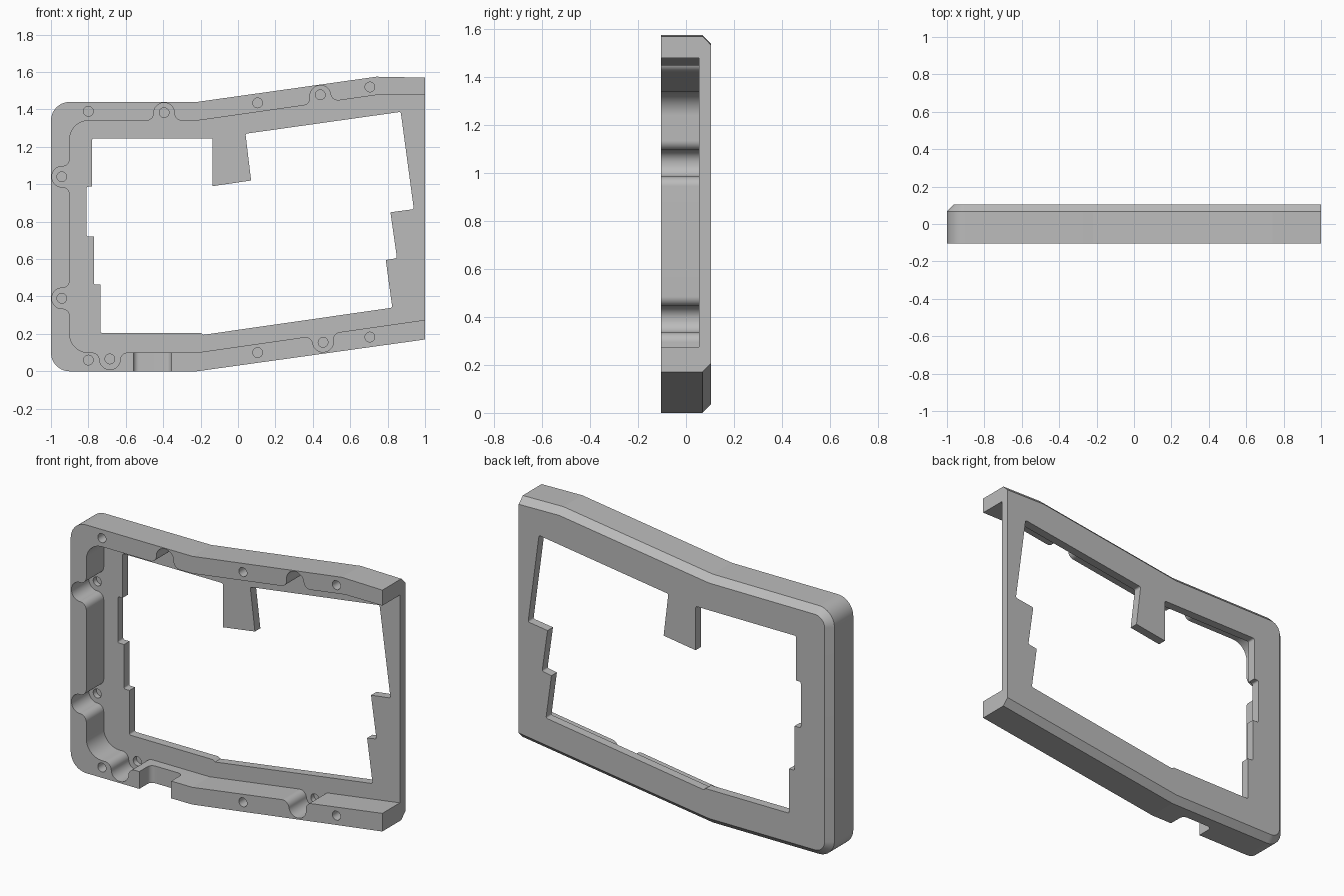
import bpy, bmesh, math
from mathutils import Vector as V

if "Cube" in bpy.data.objects:
    bpy.data.objects.remove(bpy.data.objects["Cube"])

SEG = 16
FRONT, FLOOR, BACK = -0.105, 0.055, 0.105


def rounded(points):
    """Profile from (a, b[, radius]) corners, with each corner filleted."""
    out, n = [], len(points)
    for i, pt in enumerate(points):
        p, a, b = V(pt[:2]), V(points[i - 1][:2]), V(points[(i + 1) % n][:2])
        r = pt[2] if len(pt) > 2 else 0
        if r <= 0:
            out.append(p)
            continue
        u, v = (a - p).normalized(), (b - p).normalized()
        h = math.acos(max(-1, min(1, u.dot(v)))) / 2
        c = p + (u + v).normalized() * (r / math.sin(h))
        t, sweep = r / math.tan(h), math.pi - 2 * h
        w1, w2 = p + u * t - c, p + v * t - c
        for k in range(SEG + 1):
            s = sweep * k / SEG
            out.append(c + (w1 * math.sin(sweep - s) + w2 * math.sin(s)) / math.sin(sweep))
    return out


def loft(name, rings, along_z=False):
    """Solid through matching profiles; each ring is (position, points)."""
    bm = bmesh.new()
    loops = []
    for d, pts in rings:
        loops.append([bm.verts.new((p.x, p.y, d) if along_z else (p.x, d, p.y)) for p in pts])
    for a, b in zip(loops, loops[1:]):
        for i in range(len(a)):
            j = (i + 1) % len(a)
            bm.faces.new((a[i], a[j], b[j], b[i]))
    bm.faces.new(loops[0])
    bm.faces.new(loops[-1])
    bmesh.ops.recalc_face_normals(bm, faces=bm.faces)
    me = bpy.data.meshes.new(name)
    bm.to_mesh(me)
    bm.free()
    ob = bpy.data.objects.new(name, me)
    bpy.context.collection.objects.link(ob)
    return ob


def cut(target, cutter):
    m = target.modifiers.new("cut", 'BOOLEAN')
    m.operation, m.solver, m.object = 'DIFFERENCE', 'EXACT', cutter
    bpy.context.view_layer.objects.active = target
    bpy.ops.object.modifier_apply(modifier=m.name)
    bpy.data.objects.remove(cutter)


def notch(x, z, angle, depth):
    """Round pocket in the wall, to the left of the direction of travel."""
    d = V((math.cos(angle), math.sin(angle)))
    n = V((-d.y, d.x))
    base = V((x, z))
    return [(*(base + d * s + n * o), r) for s, o, r in
            ((-0.055, 0, 0.04), (-0.055, depth, 0.053),
             (0.055, depth, 0.053), (0.055, 0, 0.04))]


def outer(i):
    r = 0.1 - i
    return rounded([(-1 + i, i, r), (-1 + i, 1.44 - i, r), (-0.22, 1.44 - i),
                    (0.74, 1.575 - i), (1, 1.57 - i), (1, 0.17 + i), (-0.22, i)])


# case body with the chamfered back rim
case = loft("case_shell", [(FRONT, outer(0)), (0.068, outer(0)), (BACK, outer(0.037))])

# main cavity, open on the right end, with round pockets in the walls
up, tilt = math.pi / 2, math.atan(0.143)
cavity = ([(-0.9, 0.1, 0.1)] + notch(-0.9, 0.39, up, 0.095) + notch(-0.9, 1.04, up, 0.095)
          + [(-0.9, 1.34, 0.1)] + notch(-0.395, 1.34, 0, 0.095) + [(-0.22, 1.34)]
          + notch(0.446, 1.435, tilt, 0.093) + [(0.76, 1.48), (1.2, 1.48), (1.2, 0.3037)]
          + notch(0.449, 0.196, math.pi + tilt, 0.093) + [(-0.22, 0.1)]
          + notch(-0.685, 0.1, math.pi, 0.09))
cut(case, loft("cavity_cutter", [(-0.3, rounded(cavity)), (FLOOR, rounded(cavity))]))

# stepped window through the plate
R = 0.01
window = [(-0.78, 1.245, R), (-0.135, 1.245, R), (-0.135, 0.99), (0.07, 1.02),
          (0.04, 1.27, R), (0.87, 1.387, R), (0.94, 0.867, R), (0.815, 0.85),
          (0.85, 0.605, R), (0.79, 0.595), (0.825, 0.34, R), (-0.185, 0.195),
          (-0.2, 0.205), (-0.735, 0.205, R), (-0.735, 0.463), (-0.77, 0.463, R),
          (-0.77, 0.72), (-0.81, 0.72, R), (-0.81, 0.987, R), (-0.78, 0.987)]
cut(case, loft("window_cutter", [(0.0, rounded(window)), (0.2, rounded(window))]))

# cable slot in the bottom wall
slot = rounded([(-0.56, -0.2), (-0.56, 0.0, 0.03), (-0.355, 0.0, 0.03), (-0.355, -0.2)])
cut(case, loft("slot_cutter", [(-0.1, slot), (0.15, slot)], along_z=True))

# blind screw holes: in the wall rim, and in the floor of each pocket
rim = [(-0.8, 1.39), (0.105, 1.435), (0.705, 1.52), (-0.8, 0.06), (0.105, 0.1), (0.705, 0.183)]
pocket = [(-0.942, 1.04), (-0.942, 0.39), (-0.395, 1.383), (0.44, 1.478),
          (-0.685, 0.066), (0.455, 0.155)]
for spots, y0, y1 in ((rim, -0.2, 0.0), (pocket, 0.0, 0.085)):
    for x, z in spots:
        ring = [V((x + 0.026 * math.cos(math.tau * k / 64),
                   z + 0.026 * math.sin(math.tau * k / 64))) for k in range(64)]
        cut(case, loft("hole_cutter", [(y0, ring), (y1, ring)]))

# plain grey finish, smooth on fillets only
grey = bpy.data.materials.new("plain grey")
grey.diffuse_color = (0.5, 0.5, 0.5, 1)
grey.use_nodes = True
grey.node_tree.nodes["Principled BSDF"].inputs["Base Color"].default_value = grey.diffuse_color
case.data.materials.clear()
case.data.materials.append(grey)
for f in case.data.polygons:
    f.material_index = 0
case.select_set(True)
bpy.context.view_layer.objects.active = case
bpy.ops.object.shade_smooth_by_angle(angle=math.radians(7))
